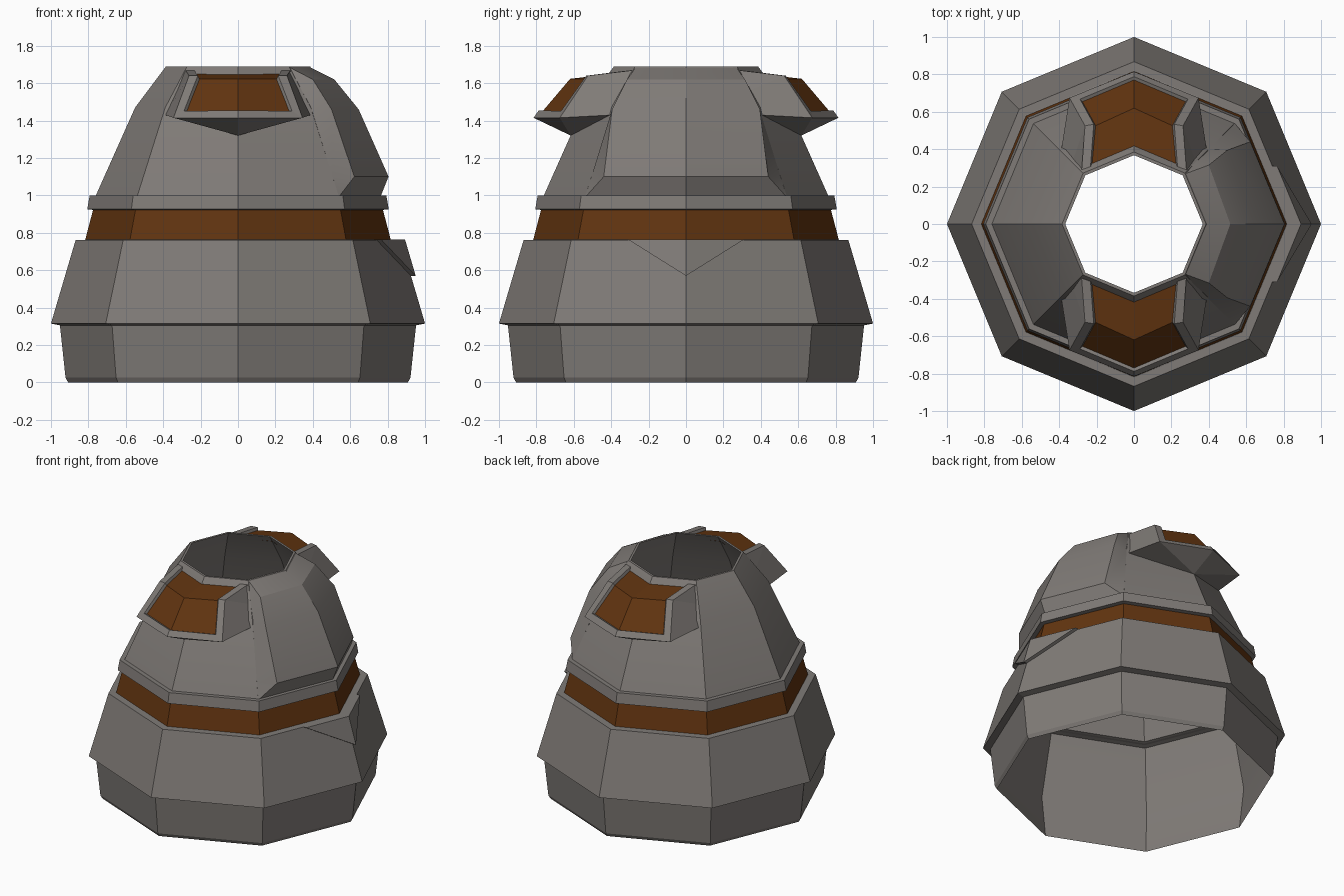
import bpy, bmesh, math
from mathutils import Matrix

if "Cube" in bpy.data.objects:
    bpy.data.objects.remove(bpy.data.objects["Cube"])


def material(name, rgb):
    m = bpy.data.materials.new(name)
    m.diffuse_color = (*rgb, 1)
    m.use_nodes = True
    m.node_tree.nodes["Principled BSDF"].inputs["Base Color"].default_value = m.diffuse_color
    return m


GREY = material("warm grey metal", (0.215, 0.198, 0.185))
AMBER = material("dark amber glass", (0.120, 0.034, 0.005))


def finish(bm, name, mats, smooth=None):
    me = bpy.data.meshes.new(name)
    bm.to_mesh(me)
    bm.free()
    for m in mats:
        me.materials.append(m)
    ob = bpy.data.objects.new(name, me)
    bpy.context.collection.objects.link(ob)
    if smooth:
        bpy.ops.object.select_all(action='DESELECT')
        ob.select_set(True)
        bpy.context.view_layer.objects.active = ob
        bpy.ops.object.shade_smooth_by_angle(angle=math.radians(smooth))
    return ob


def octagon(name, profile, mat, smooth=None):
    """Eight-sided lathe of an (r, z) profile listed bottom to top."""
    bm = bmesh.new()
    rings = [[bm.verts.new((r * math.cos(k * math.pi / 4), r * math.sin(k * math.pi / 4), z))
              for k in range(8)] for r, z in profile]
    for a, b in zip(rings, rings[1:]):
        for k in range(8):
            j = (k + 1) % 8
            bm.faces.new((a[k], a[j], b[j], b[k]))
    return finish(bm, name, [mat], smooth)


def strip(bm, a, b):
    """Quads between two equally long rows of vertices."""
    return [bm.faces.new((a[i], a[i + 1], b[i + 1], b[i])) for i in range(len(a) - 1)]


# Base and flared skirt
octagon("base", [(0.908, 0), (0.922, 0.025), (0.952, 0.305)], GREY)
octagon("skirt", [(0.952, 0.305), (1.0, 0.315), (0.868, 0.762), (0.80, 0.762)], GREY)

# Glazed band and collar above it
octagon("window_band", [(0.817, 0.762), (0.775, 0.922)], AMBER)
octagon("collar", [(0.77, 0.922), (0.806, 0.926), (0.793, 1.0), (0.755, 1.0)], GREY)

# Dome with open top, and the inner lining
octagon("dome", [(0.76, 1.0), (0.55, 1.47), (0.385, 1.69), (0.368, 1.69)], GREY, 25)
octagon("inner_lining", [(0.368, 1.69), (0.50, 1.47), (0.70, 1.0), (0.79, 0.77),
                         (0.85, 0.755), (0.945, 0.31), (0.908, 0)], GREY, 25)


# Front and back dormer windows following the octagon fold
def dormer(name, turn):
    bm = bmesh.new()
    # per row: side x, side y, centre y, z, then root x (=-y) and root z on the dome
    rows = [(0.345, -0.675, -0.815, 1.415, 0.39, 1.43),
            (0.262, -0.525, -0.630, 1.640, 0.33, 1.555),
            (0.280, -0.290, -0.390, 1.668, 0.28, 1.655)]
    grid = []
    for x, ys, yc, z, r, rz in rows:
        grid.append([bm.verts.new(p) for p in
                     ((-r, -r, rz), (-x, ys, z), (0, yc, z), (x, ys, z), (r, -r, rz))])
    glass = []
    for a, b in zip(grid, grid[1:]):
        glass += strip(bm, a, b)[1:3]
    # underside running back to the dome
    keel = bm.verts.new((0, -0.617, 1.32))
    g = grid[0]
    for i in range(4):
        bm.faces.new((g[i + 1], g[i], keel))
    bm.normal_update()
    # frame, then recessed pane
    bmesh.ops.inset_region(bm, faces=glass, thickness=0.046, use_even_offset=True)
    bmesh.ops.inset_region(bm, faces=glass, thickness=0.006, depth=-0.018, use_even_offset=True)
    for f in glass:
        f.material_index = 1
    bmesh.ops.rotate(bm, verts=bm.verts, matrix=Matrix.Rotation(turn, 3, 'Z'))
    finish(bm, name, [GREY, AMBER])


dormer("front_window", 0)
dormer("back_window", math.pi)

# Raised armour panel over the right side of the dome
bm = bmesh.new()
# per row: centre x, z, side x, side y, root radius on the dome, root z
rows = [(0.765, 1.0, 0.545, 0.53, 0.76, 1.0),
        (0.805, 1.10, 0.622, 0.44, 0.715, 1.10),
        (0.645, 1.46, 0.500, 0.395, 0.565, 1.44),
        (0.515, 1.62, 0.400, 0.315, 0.455, 1.60),
        (0.375, 1.69, 0.265, 0.265, 0.375, 1.69)]
grid = []
for cx, z, sx, sy, r, rz in rows:
    d = r * math.sqrt(0.5)
    grid.append([bm.verts.new(p) for p in
                 ((d, -d, rz), (sx, -sy, z), (cx, 0, z), (sx, sy, z), (d, d, rz))])
for a, b in zip(grid, grid[1:]):
    strip(bm, a, b)
finish(bm, "side_panel", [GREY], 25)

# Small triangular plate on the right side of the skirt
bm = bmesh.new()
outer = [bm.verts.new(p) for p in
         ((0.765, -0.31, 0.764), (0.893, 0, 0.764), (0.765, 0.31, 0.764), (0.95, 0, 0.57))]
inner = [bm.verts.new((v.co.x - 0.04, v.co.y, v.co.z)) for v in outer]
bm.faces.new((outer[0], outer[3], outer[1]))
bm.faces.new((outer[1], outer[3], outer[2]))
for i in range(4):
    j = (i + 1) % 4
    bm.faces.new((outer[i], outer[j], inner[j], inner[i]))
bmesh.ops.recalc_face_normals(bm, faces=bm.faces)
finish(bm, "skirt_plate", [GREY])
